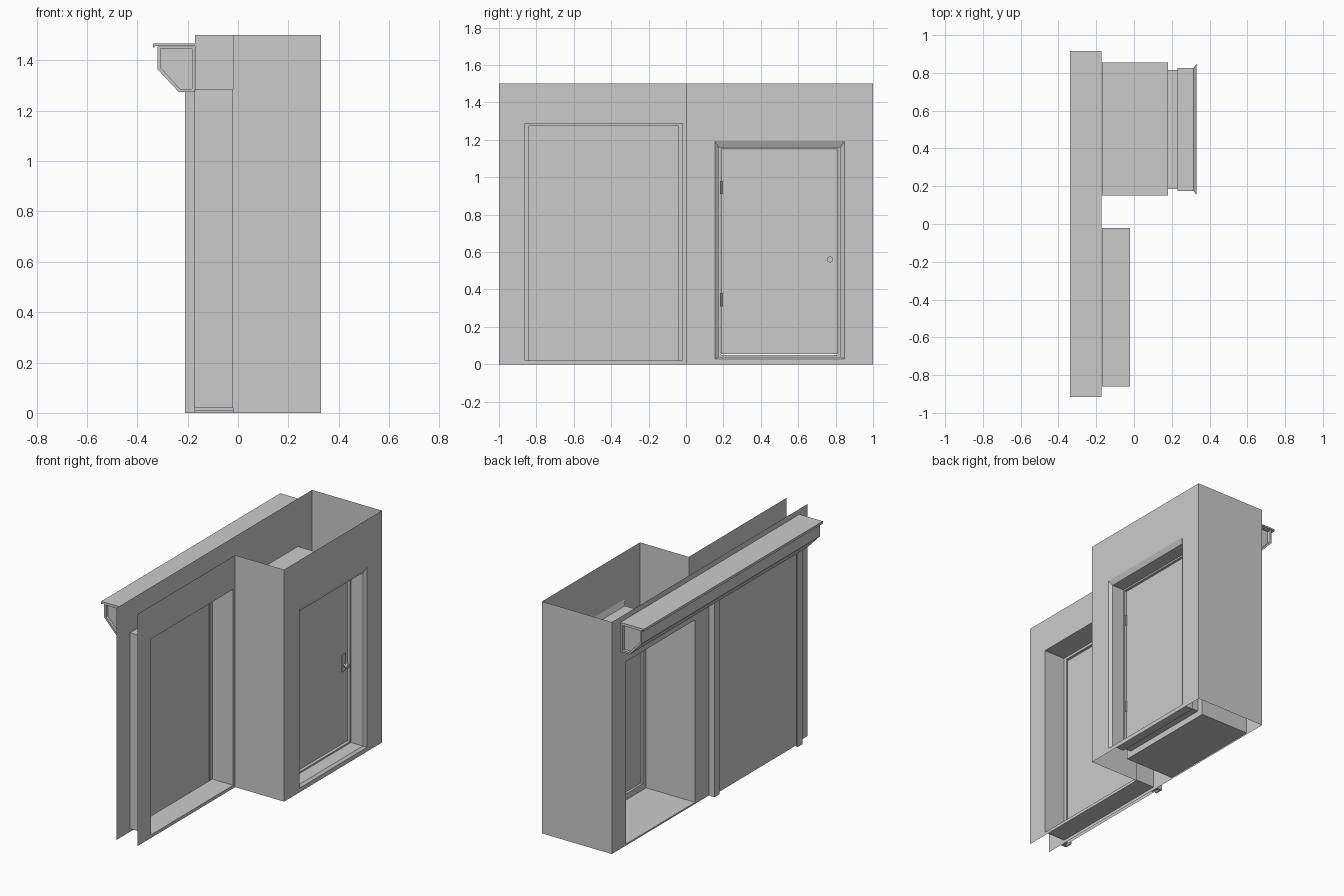
import bpy
import bmesh
from mathutils import Vector

cube = bpy.data.objects.get("Cube")
if cube:
    bpy.data.objects.remove(cube, do_unlink=True)

grey = bpy.data.materials.new("plain grey")
grey.use_nodes = True
colour = (0.6, 0.6, 0.6, 1)
grey.diffuse_color = colour
grey.node_tree.nodes["Principled BSDF"].inputs["Base Color"].default_value = colour


def finish(name, bm):
    mesh = bpy.data.meshes.new(name)
    bmesh.ops.recalc_face_normals(bm, faces=bm.faces)
    bm.to_mesh(mesh)
    bm.free()
    mesh.materials.append(grey)
    obj = bpy.data.objects.new(name, mesh)
    bpy.context.collection.objects.link(obj)
    return obj


def loft(name, rings, cap_start=False, cap_end=False):
    """Join matching closed rings of points with quads."""
    bm = bmesh.new()
    loops = [[bm.verts.new(p) for p in ring] for ring in rings]
    for a, b in zip(loops, loops[1:]):
        for i in range(len(a)):
            j = (i + 1) % len(a)
            bm.faces.new((a[i], a[j], b[j], b[i]))
    if cap_start:
        bm.faces.new(loops[0])
    if cap_end:
        bm.faces.new(loops[-1])
    return finish(name, bm)


def rect(x, y0, y1, z0, z1):
    """Upright rectangle facing along x."""
    return [(x, y0, z0), (x, y1, z0), (x, y1, z1), (x, y0, z1)]


def sheet(name, points):
    bm = bmesh.new()
    bm.faces.new([bm.verts.new(p) for p in points])
    return finish(name, bm)


def box(name, x0, x1, y0, y1, z0, z1):
    return loft(name, [rect(x0, y0, y1, z0, z1), rect(x1, y0, y1, z0, z1)], True, True)


def cylinder(name, start, end, radius, sides=16):
    start, end = Vector(start), Vector(end)
    bm = bmesh.new()
    bmesh.ops.create_cone(bm, cap_ends=True, segments=sides, radius1=radius,
                          radius2=radius, depth=(end - start).length)
    turn = (end - start).to_track_quat('Z', 'Y').to_matrix()
    bmesh.ops.rotate(bm, matrix=turn, verts=bm.verts)
    bmesh.ops.translate(bm, vec=(start + end) / 2, verts=bm.verts)
    obj = finish(name, bm)
    for face in obj.data.polygons:
        face.use_smooth = len(face.vertices) == 4
    return obj


TOP = 1.5
BACK, MID, FRONT = -0.17, -0.02, 0.33
gate = (-0.86, -0.02, 0.02, 1.287)
passage = (0.15, 0.855, 0.01, 1.19)
reveal = (0.174, 0.826, 0.04, 1.16)
frame = (0.184, 0.816, 0.05, 1.15)

# Thin outer walls, with the openings running through them
loft("gate_wall_and_passage", [rect(MID, -1, 0, 0, TOP), rect(MID, *gate), rect(BACK, *gate)])
loft("back_wall_gate_half", [rect(BACK, -1, 0, 0, TOP), rect(BACK, *gate)])
loft("back_wall_door_half", [rect(BACK, 0, 1, 0, TOP), rect(BACK, *passage)])
for name, y, x0 in (("step_wall", 0, MID), ("end_wall", 1, BACK)):
    sheet(name, [(x0, y, 0), (FRONT, y, 0), (FRONT, y, TOP), (x0, y, TOP)])

# Door wall, flared reveal, door frame and rear passage
loft("door_wall_and_passage", [
    rect(FRONT, 0, 1, 0, TOP),
    rect(FRONT, 0.155, 0.847, 0.027, 1.193),
    rect(0.315, *reveal), rect(0.23, *reveal), rect(0.23, *frame),
    rect(0.18, *frame), rect(0.18, *passage), rect(BACK, *passage)])

# Door leaf with hinges, lock plate and knob
box("door_leaf", 0.19, 0.215, *[v + d for v, d in zip(frame, (0.002, -0.002, 0.004, -0.002))])
for z in (0.31, 0.91):
    cylinder("hinge", (0.219, 0.19, z), (0.219, 0.19, z + 0.07), 0.005, 10)
box("lock_plate", 0.215, 0.22, 0.75, 0.79, 0.52, 0.63)
cylinder("knob_stem", (0.22, 0.77, 0.56), (0.235, 0.77, 0.56), 0.008)
cylinder("knob", (0.235, 0.77, 0.56), (0.25, 0.77, 0.56), 0.016)

# Shutter between two channel rails
sheet("shutter", rect(-0.19, -0.87, -0.01, 0, 1.3))
for name, y, side in (("rail_left", 0.01, -1), ("rail_right", -0.89, 1)):
    channel = [(BACK, 0), (-0.21, 0), (-0.21, 0.05), (-0.2, 0.05), (-0.2, 0.015),
               (-0.18, 0.015), (-0.18, 0.05), (BACK, 0.05)]
    loft(name, [[(x - 0.001, y + side * d, z) for x, d in channel] for z in (0, 1.28)], True, True)

# Shutter housing with recessed ends
outer = [(-0.173, 1.455), (-0.32, 1.455), (-0.32, 1.365), (-0.235, 1.274), (-0.173, 1.274)]
inner = [(-0.183, 1.447), (-0.307, 1.447), (-0.307, 1.37), (-0.23, 1.286), (-0.183, 1.286)]
steps = [(inner, -0.89), (inner, -0.91), (outer, -0.91),
         (outer, 0.91), (inner, 0.91), (inner, 0.89)]
loft("shutter_housing", [[(x, y, z) for x, z in shape] for shape, y in steps], True, True)

# Rain hood with a small drip lip
hood = [(BACK, 1.456), (-0.331, 1.456), (-0.331, 1.45), (-0.337, 1.45), (-0.337, 1.466), (BACK, 1.466)]
loft("rain_hood", [[(x - 0.001, y, z) for x, z in hood] for y in (-0.915, 0.915)], True, True)
